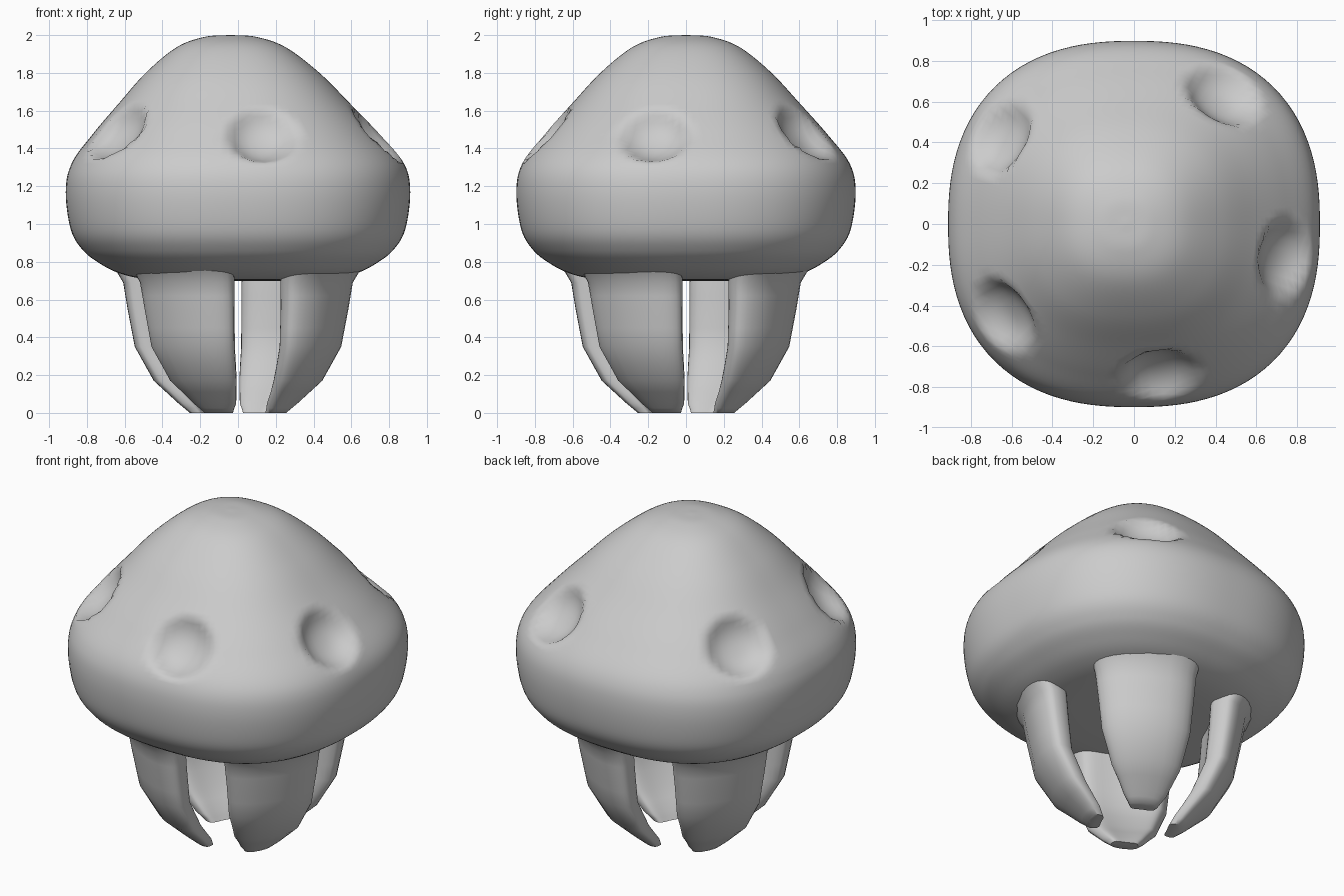
import bpy, bmesh
from math import sin, cos, pi, radians, copysign
from mathutils import Vector

if "Cube" in bpy.data.objects:
    bpy.data.objects.remove(bpy.data.objects["Cube"])


def catmull(pts, n):
    """Smooth a list of equal-length tuples, n steps per span."""
    p = [Vector(q) for q in pts]
    p = [2 * p[0] - p[1]] + p + [2 * p[-1] - p[-2]]
    out = []
    for i in range(1, len(p) - 2):
        a, b, c, d = p[i - 1:i + 3]
        for k in range(n):
            t = k / n
            out.append(0.5 * (2 * b + (c - a) * t + (2 * a - 5 * b + 4 * c - d) * t * t
                              + (3 * b - a - 3 * c + d) * t ** 3))
    out.append(p[-2])
    return out


def loft(name, rings):
    """Skin closed rings of equal length and cap both ends."""
    bm = bmesh.new()
    rows = [[bm.verts.new(co) for co in ring] for ring in rings]
    n = len(rows[0])
    for lo, hi in zip(rows, rows[1:]):
        for i in range(n):
            j = (i + 1) % n
            bm.faces.new((lo[i], lo[j], hi[j], hi[i]))
    bm.faces.new(rows[0][::-1])
    bm.faces.new(rows[-1])
    bmesh.ops.recalc_face_normals(bm, faces=bm.faces)
    for f in bm.faces:
        f.smooth = True
    mesh = bpy.data.meshes.new(name)
    bm.to_mesh(mesh)
    bm.free()
    ob = bpy.data.objects.new(name, mesh)
    bpy.context.collection.objects.link(ob)
    return ob


# Domed cap: squarish rings along a mushroom profile (radius, z)
profile = [(0.02, 0.70), (0.30, 0.70), (0.50, 0.71), (0.63, 0.74), (0.73, 0.79), (0.82, 0.86),
           (0.885, 0.97), (0.912, 1.17), (0.88, 1.32), (0.76, 1.475), (0.615, 1.635),
           (0.46, 1.80), (0.29, 1.935), (0.14, 1.99), (0.01, 2.0)]
# Round dimples around the shoulder of the cap
dimples = [Vector((x, y, 1.485)) for x, y in
           ((0.44, 0.64), (0.76, -0.17), (0.13, -0.76), (-0.64, -0.45), (-0.65, 0.42))]
DIMPLE_R, DIMPLE_DEPTH = 0.19, 0.09


def cap_point(r, z, a):
    n = 2.4
    k = (abs(cos(a)) ** n + abs(sin(a)) ** n) ** (-1 / n)
    p = Vector((r * k * cos(a), r * k * sin(a) * 0.985, z))
    p.x -= 0.04 * max(0, z - 1.3) / 0.7
    for c in dimples:
        d = (p - c).length / DIMPLE_R
        if d < 1:
            inward = Vector((-c.x, -c.y, -0.7)).normalized()
            p += inward * DIMPLE_DEPTH * (1 - d ** 2.5)
    return p


SEG = 112
loft("cap", [[cap_point(r, z, 2 * pi * i / SEG) for i in range(SEG)]
             for r, z in catmull(profile, 7)])

# Four curved legs: (z, outer radius, inner radius, start angle, end angle)
leg_rows = [(0.0, 0.265, 0.19, 224, 263), (0.05, 0.325, 0.22, 218, 268),
            (0.17, 0.46, 0.31, 212, 269), (0.35, 0.565, 0.40, 209, 268),
            (0.55, 0.605, 0.42, 208, 268), (0.69, 0.63, 0.43, 207, 268),
            (0.80, 0.70, 0.44, 206, 268)]


def spow(v, e):
    return copysign(abs(v) ** e, v)


def leg_ring(row, turn):
    z, ro, ri, a0, a1 = row
    ring = []
    for i in range(32):
        t = 2 * pi * i / 32
        a = radians((a0 + a1) / 2 + (a1 - a0) / 2 * spow(cos(t), 0.6) + turn)
        r = (ro + ri) / 2 + (ro - ri) / 2 * spow(sin(t), 0.6)
        ring.append((r * cos(a), r * sin(a), z))
    return ring


for name, turn in (("front_leg", 0), ("right_leg", 90), ("back_leg", 180), ("left_leg", 270)):
    rows = [tuple(r[:]) for r in leg_rows]
    dense = []
    for lo, hi in zip(rows, rows[1:]):
        dense += [tuple(a + (b - a) * k / 2 for a, b in zip(lo, hi)) for k in range(2)]
    leg = loft(name, [leg_ring(r, turn) for r in dense + [rows[-1]]])
    bpy.context.view_layer.objects.active = leg
    leg.select_set(True)
    bpy.ops.object.shade_smooth_by_angle(angle=radians(50))
    leg.select_set(False)
